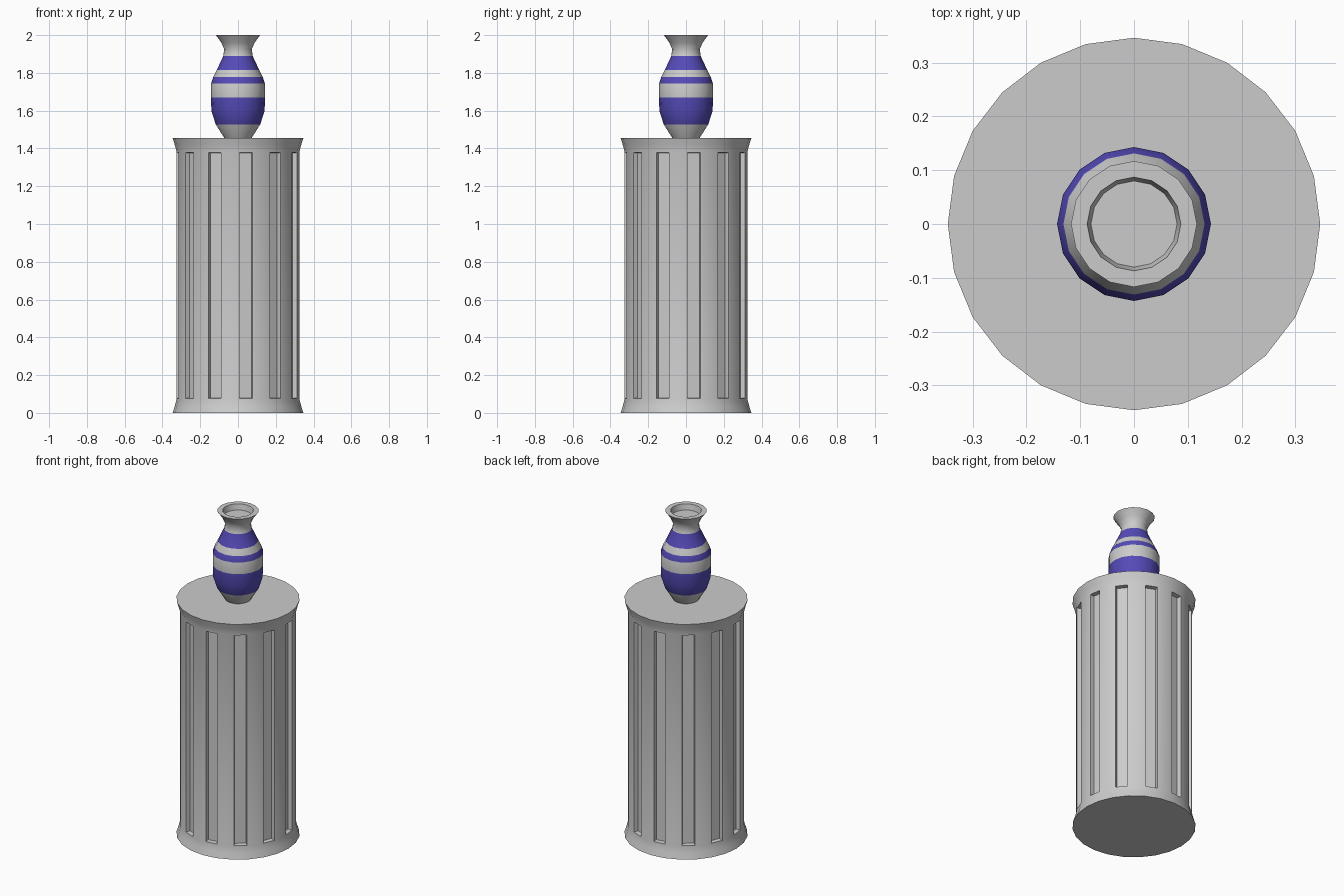
import bpy, bmesh, math

if "Cube" in bpy.data.objects:
    bpy.data.objects.remove(bpy.data.objects["Cube"])


def material(name, rgb):
    m = bpy.data.materials.new(name)
    m.diffuse_color = (*rgb, 1)
    m.use_nodes = True
    m.node_tree.nodes["Principled BSDF"].inputs["Base Color"].default_value = m.diffuse_color
    return m


def lathe(profile, sides):
    """Revolve (radius, z) points about z; return the bmesh and its face bands."""
    bm = bmesh.new()
    rings = [[bm.verts.new((r * math.cos(math.tau * i / sides),
                            r * math.sin(math.tau * i / sides), z))
              for i in range(sides)] for r, z in profile]
    bands = []
    for a, b in zip(rings, rings[1:]):
        bands.append([bm.faces.new((a[i], a[(i + 1) % sides],
                                    b[(i + 1) % sides], b[i]))
                      for i in range(sides)])
    bm.faces.new(rings[0][::-1])
    bm.faces.new(rings[-1])
    bm.normal_update()
    return bm, bands


def finish(bm, name, materials=()):
    mesh = bpy.data.meshes.new(name)
    bm.to_mesh(mesh)
    bm.free()
    for m in materials:
        mesh.materials.append(m)
    ob = bpy.data.objects.new(name, mesh)
    bpy.context.collection.objects.link(ob)
    bpy.ops.object.select_all(action='DESELECT')
    ob.select_set(True)
    bpy.context.view_layer.objects.active = ob
    bpy.ops.object.shade_smooth_by_angle(angle=math.radians(35))
    return ob


# Pedestal: 24-sided column with flared ends
H = 1.455
flare = [(0.346, 0), (0.335, 0.035), (0.326, 0.07)]
bm, bands = lathe(flare + [(r, H - z) for r, z in reversed(flare)], 24)

# Flutes: every second shaft face is inset, then sunk
flutes = bands[2][::2]
bmesh.ops.inset_individual(bm, faces=flutes, thickness=0.01, depth=0)
bmesh.ops.inset_individual(bm, faces=flutes, thickness=0.004, depth=-0.025)
finish(bm, "fluted_pedestal")

# Vase: 16-sided, rings placed at the stripe edges, shallow recessed mouth
vase_profile = [
    (0.072, H), (0.118, 1.528), (0.141, 1.60), (0.143, 1.671),
    (0.143, 1.743), (0.131, 1.777), (0.113, 1.814), (0.078, 1.889),
    (0.073, 1.925), (0.088, 1.96), (0.117, 2.0), (0.087, 2.0), (0.08, 1.965)]
bm, bands = lathe(vase_profile, 16)

# Painted stripes
for band in (1, 2, 4, 6):
    for f in bands[band]:
        f.material_index = 1
finish(bm, "striped_vase", [material("grey_glaze", (0.8, 0.8, 0.8)),
                            material("blue_glaze", (0.09, 0.07, 0.48))])
